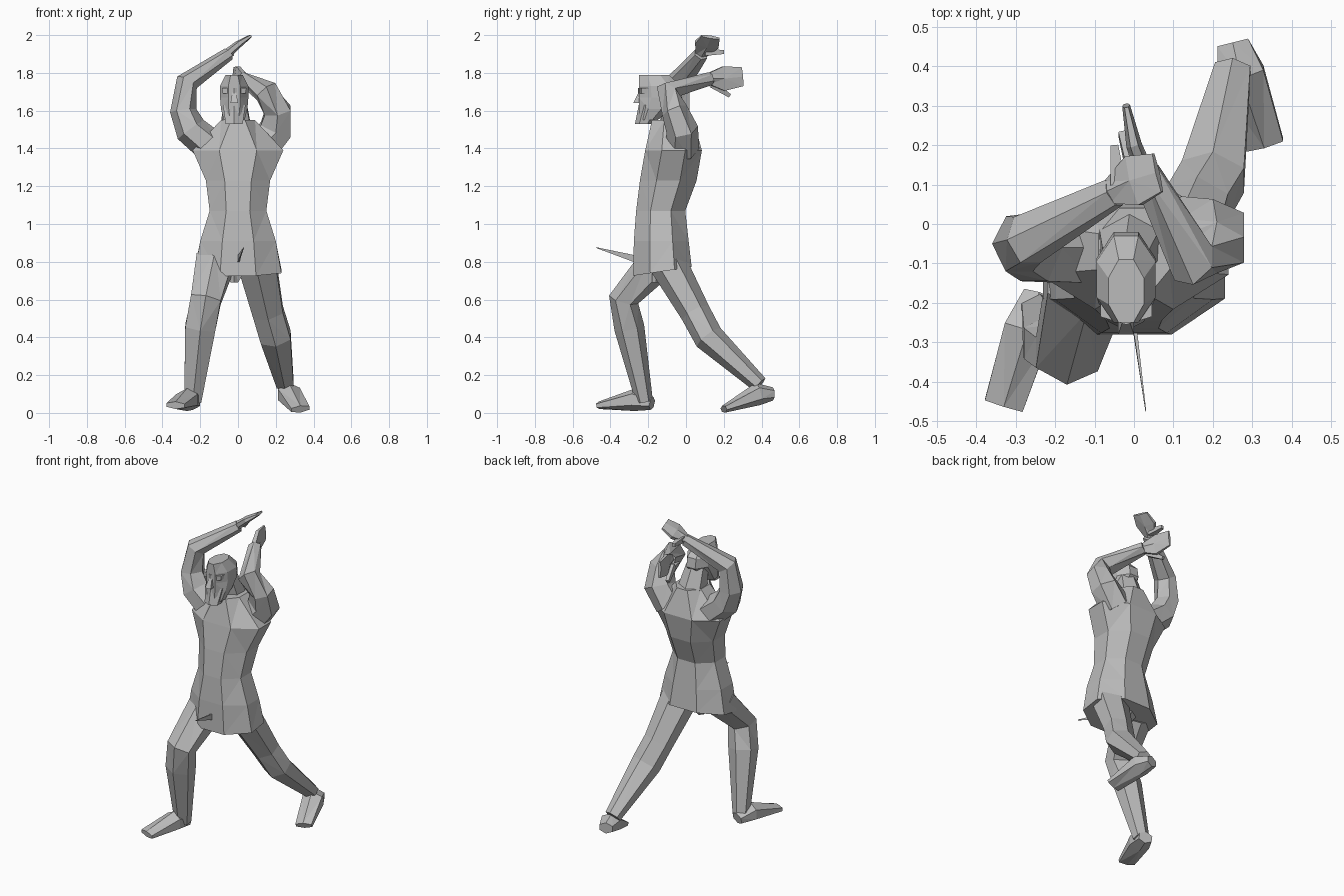
import bpy, bmesh, math
from mathutils import Vector

cube = bpy.data.objects.get("Cube")
if cube:
    bpy.data.objects.remove(cube, do_unlink=True)

AXIS_X, AXIS_Y, AXIS_Z = Vector((1, 0, 0)), Vector((0, 1, 0)), Vector((0, 0, 1))

grey = bpy.data.materials.new("plain_grey")
grey.use_nodes = True
grey.diffuse_color = (.5, .5, .5, 1)
grey.node_tree.nodes["Principled BSDF"].inputs["Base Color"].default_value = grey.diffuse_color


def loft(name, points, widths, depths=None, sides=6, across=AXIS_X, level=False):
    """Skin faceted rings along a path, either level or square to the path."""
    depths = depths or widths
    centres = [Vector(point) for point in points]
    angles = [(side + .5) * math.tau / sides for side in range(sides)]
    widest = max(math.cos(angle) for angle in angles)
    deepest = max(math.sin(angle) for angle in angles)
    bm = bmesh.new()
    rings = []
    for index, centre in enumerate(centres):
        before = centres[max(index - 1, 0)]
        after = centres[min(index + 1, len(centres) - 1)]
        incoming, outgoing = (centre - before).normalized(), (after - centre).normalized()
        tangent = AXIS_Z if level else (incoming + outgoing).normalized()
        u = (across - tangent * across.dot(tangent)).normalized()
        v = tangent.cross(u)
        u = u * widths[index] / widest
        v = v * depths[index] / deepest
        rings.append([bm.verts.new(centre + u * math.cos(angle) + v * math.sin(angle))
                      for angle in angles])
    for lower, upper in zip(rings, rings[1:]):
        for side in range(sides):
            following = (side + 1) % sides
            bm.faces.new((lower[side], lower[following], upper[following], upper[side]))
    walls = list(bm.faces)
    bm.faces.new(rings[0])
    bm.faces.new(rings[-1])
    bmesh.ops.recalc_face_normals(bm, faces=bm.faces)
    bmesh.ops.triangulate(bm, faces=walls)
    mesh = bpy.data.meshes.new(name)
    bm.to_mesh(mesh)
    bm.free()
    mesh.materials.append(grey)
    obj = bpy.data.objects.new(name, mesh)
    bpy.context.collection.objects.link(obj)
    return obj


def stack(name, bottom, step, front, widths, depths, sides=8, centre_x=-.02, lean=0):
    """Level rings at an even spacing, lined up along their front edge."""
    points = [(centre_x, front + lean * index ** 2 + depth, bottom + step * index)
              for index, depth in enumerate(depths)]
    return loft(name, points, widths, depths, sides, level=True)


# Tunic from hem to neckline, with the hem rising towards the back
tunic = stack("tunic", .75, .16, -.28, (.23, .2, .15, .17, .24, .09),
              (.155, .145, .13, .15, .15, .11), centre_x=0, lean=.004)
for vertex in tunic.data.vertices[:8]:
    vertex.co.z += (vertex.co.y + .12) * .15
loft("tunic_spike", [(0, -.25, .81), (.03, -.475, .875)], (.005, .001), (.02, .002), sides=4)
stack("groin", .69, .1, -.18, (.02, .08), (.04, .08), sides=6)

# Head and face
loft("neck", [(-.01, -.04, 1.5), (-.02, -.09, 1.66)], (.08, .06))
stack("head", 1.55, .06, -.25, (.055, .07, .075, .075, .045), (.05, .085, .115, .11, .08))
stack("beard", 1.53, .1, -.27, (.045, .06), (.045, .06), sides=6, lean=.02)
stack("nose", 1.64, .06, -.28, (.02, .01), (.03, .01), sides=4, lean=.03)
stack("brow", 1.69, .03, -.255, (.06, .065), (.04, .04), sides=6)

# Arms from inside the chest over shoulder and elbow to the wrist
ARM_WIDTHS = (.09, .085, .07, .06, .035)
loft("right_arm", [(-.13, -.06, 1.4), (-.25, -.06, 1.5), (-.29, -.05, 1.6),
                   (-.27, -.04, 1.75), (-.05, .08, 1.9)], ARM_WIDTHS, across=AXIS_Y)
loft("left_arm", [(.12, -.02, 1.4), (.2, -.02, 1.5), (.21, -.06, 1.6),
                  (.15, -.1, 1.7), (.03, .13, 1.77)], ARM_WIDTHS)

# Flat hands and thumbs
HAND_WIDTHS, HAND_DEPTHS, THUMB_WIDTHS = (.03, .065, .05), (.025, .02, .01), (.02, .01)
loft("right_hand", [(-.06, .08, 1.9), (0, .11, 1.95), (.06, .13, 1.99)],
     HAND_WIDTHS, HAND_DEPTHS, across=AXIS_Y)
loft("left_hand", [(.03, .12, 1.77), (0, .2, 1.77), (-.02, .3, 1.78)],
     HAND_WIDTHS, HAND_DEPTHS, across=AXIS_Z)
loft("right_thumb", [(-.04, .1, 1.91), (-.05, .2, 1.91)], THUMB_WIDTHS, sides=4)
loft("left_thumb", [(0, .14, 1.74), (-.03, .23, 1.68)], THUMB_WIDTHS, sides=4)

# Legs from hip over knee and calf to the ankle
LEG_WIDTHS = (.1, .08, .08, .045)
loft("right_leg", [(-.12, -.15, .8), (-.17, -.33, .6), (-.2, -.3, .45), (-.24, -.22, .06)], LEG_WIDTHS)
loft("left_leg", [(.1, -.1, .8), (.16, .05, .53), (.2, .12, .4), (.25, .39, .15)], LEG_WIDTHS)

# Feet from heel over instep to the toes
FOOT_WIDTHS, FOOT_DEPTHS = (.04, .06, .05), (.035, .06, .02)
loft("right_foot", [(-.24, -.18, .05), (-.27, -.27, .07), (-.33, -.46, .04)], FOOT_WIDTHS, FOOT_DEPTHS)
loft("left_foot", [(.25, .46, .1), (.27, .38, .1), (.33, .2, .02)], FOOT_WIDTHS, FOOT_DEPTHS)
